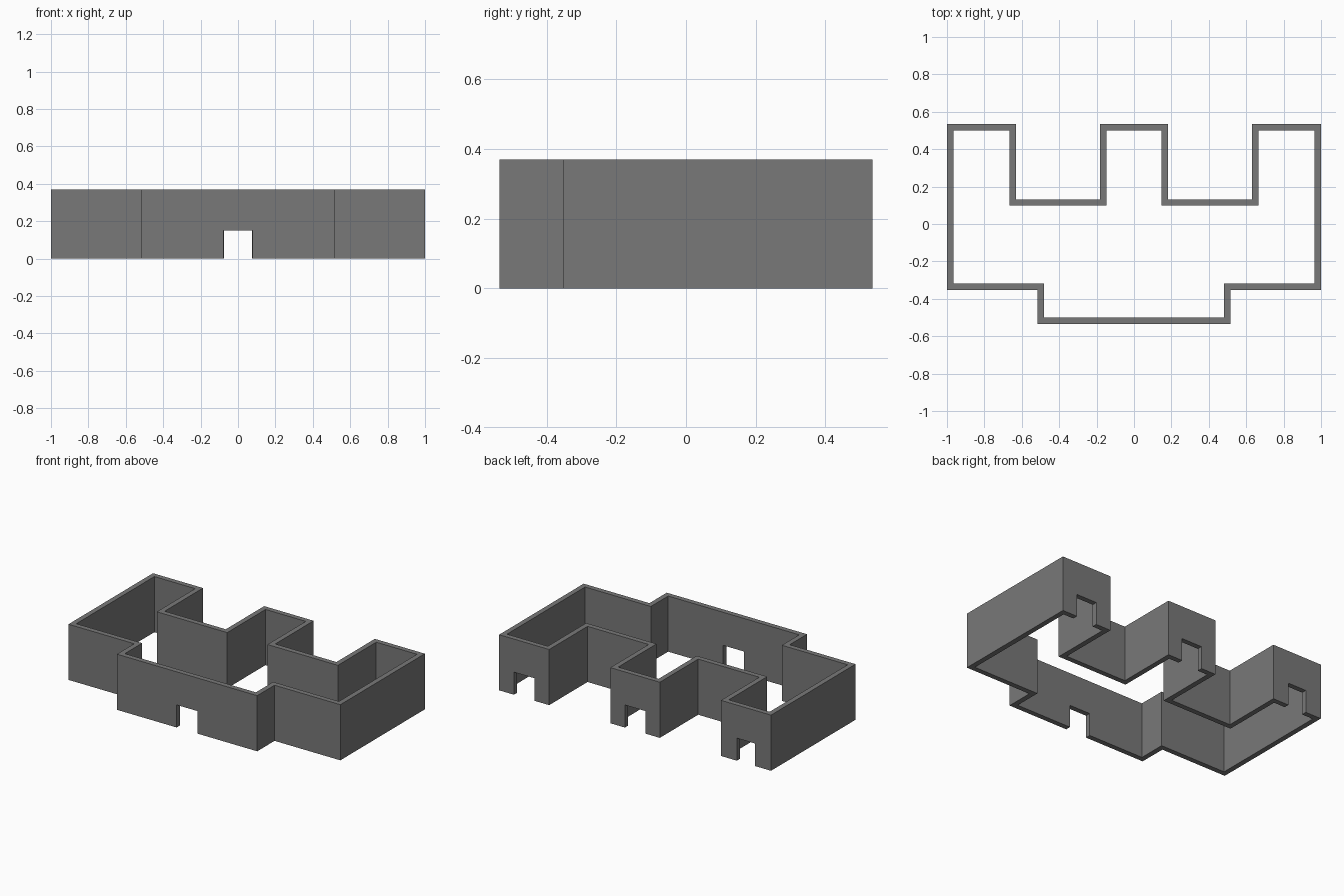
import bpy, bmesh
from mathutils import Vector

if "Cube" in bpy.data.objects:
    bpy.data.objects.remove(bpy.data.objects["Cube"])

HEIGHT, WALL = 0.37, 0.034
DOOR_H = 0.15
BACK, FRONT = 0.535, -0.535

# Right half of the outer outline, counter-clockwise from the front; mirrored for the left
half = [(0.516, FRONT), (0.516, -0.353), (1.0, -0.353), (1.0, BACK),
        (0.632, BACK), (0.632, 0.132), (0.182, 0.132), (0.182, BACK)]
outer = [Vector(p) for p in half + [(-x, y) for x, y in reversed(half)]]


def inset(points, t):
    """Mitred inward offset of a right-angled counter-clockwise outline."""
    result = []
    for i, p in enumerate(points):
        a = (p - points[i - 1]).normalized()
        b = (points[(i + 1) % len(points)] - p).normalized()
        result.append(p + t * (Vector((-a.y, a.x)) + Vector((-b.y, b.x))))
    return result


def finish(bm, name):
    bmesh.ops.recalc_face_normals(bm, faces=bm.faces)
    mesh = bpy.data.meshes.new(name)
    bm.to_mesh(mesh)
    bm.free()
    obj = bpy.data.objects.new(name, mesh)
    bpy.context.collection.objects.link(obj)
    return obj


# Perimeter walls: ring between outer and inner outline, extruded upward
bm = bmesh.new()
ring_out = [bm.verts.new((p.x, p.y, 0)) for p in outer]
ring_in = [bm.verts.new((p.x, p.y, 0)) for p in inset(outer, WALL)]
n = len(outer)
base = [bm.faces.new((ring_out[i], ring_out[(i + 1) % n],
                      ring_in[(i + 1) % n], ring_in[i])) for i in range(n)]
ext = bmesh.ops.extrude_face_region(bm, geom=base, use_keep_orig=True)
top = [g for g in ext["geom"] if isinstance(g, bmesh.types.BMVert)]
bmesh.ops.translate(bm, verts=top, vec=(0, 0, HEIGHT))
walls = finish(bm, "perimeter_walls")

# Dark grey wall colour
dark = bpy.data.materials.new("dark_grey")
dark.diffuse_color = (0.19, 0.19, 0.19, 1)
dark.use_nodes = True
dark.node_tree.nodes["Principled BSDF"].inputs["Base Color"].default_value = dark.diffuse_color
walls.data.materials.append(dark)

# Doorways: one in the front, one in each rear bay
doors = [(0, FRONT, 0.154), (0, BACK, 0.15), (0.816, BACK, 0.15), (-0.816, BACK, 0.135)]
for x, y, width in doors:
    bm = bmesh.new()
    bmesh.ops.create_cube(bm, size=1)
    bmesh.ops.scale(bm, verts=bm.verts, vec=(width, 0.2, DOOR_H * 2))
    bmesh.ops.translate(bm, verts=bm.verts, vec=(x, y, 0))
    cutter = finish(bm, "doorway_cutter")
    cutter.data.materials.append(dark)
    cutter.hide_render = True
    mod = walls.modifiers.new("doorway", 'BOOLEAN')
    mod.operation, mod.solver, mod.object = 'DIFFERENCE', 'EXACT', cutter
    bpy.context.view_layer.objects.active = walls
    bpy.ops.object.modifier_apply(modifier=mod.name)
    bpy.data.objects.remove(cutter)
